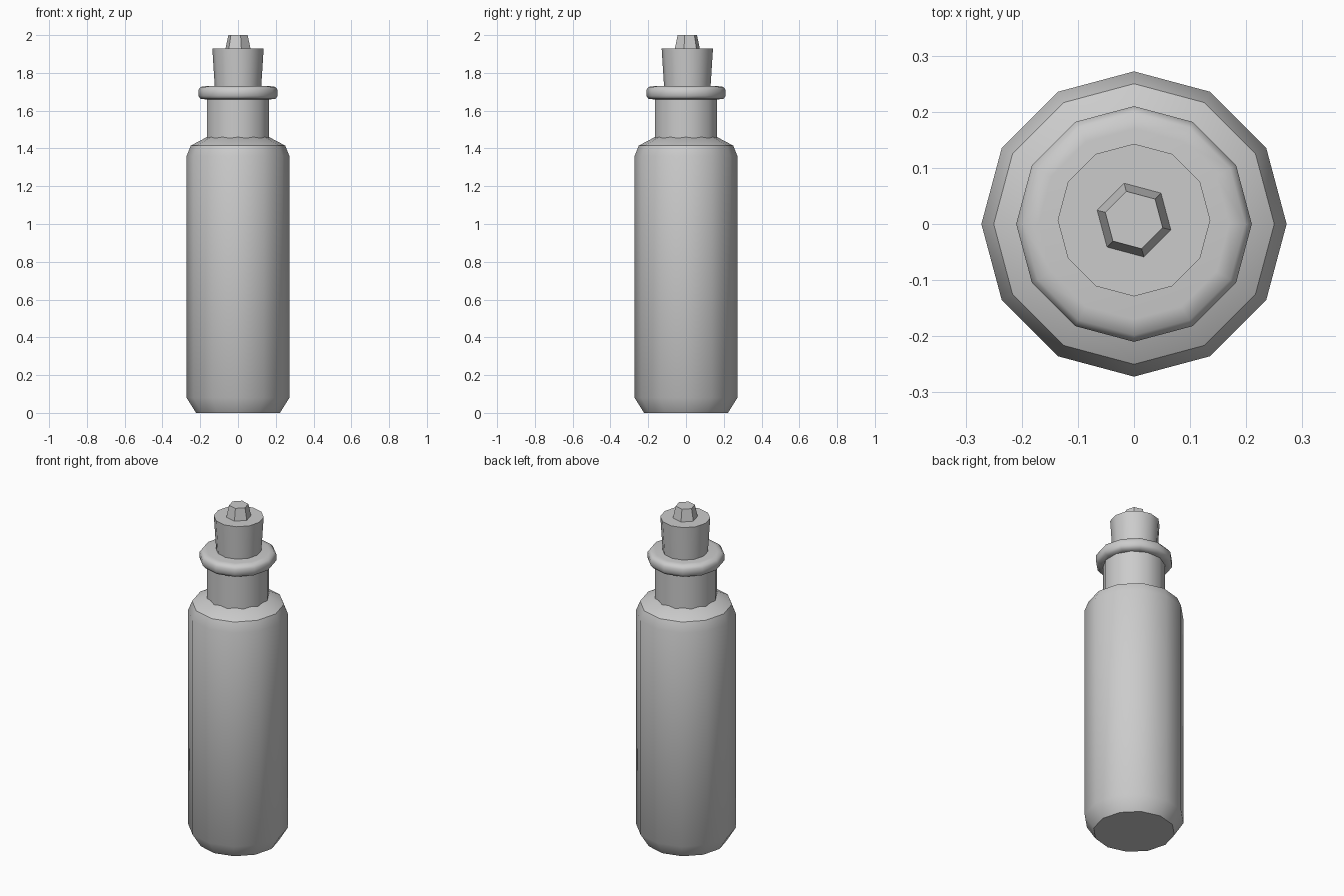
import bpy, math

cube = bpy.data.objects.get("Cube")
if cube:
    bpy.data.objects.remove(cube, do_unlink=True)

grey = bpy.data.materials.new("plain_grey")
grey.use_nodes = True
colour = (0.6, 0.6, 0.6, 1)
grey.diffuse_color = colour
grey.node_tree.nodes["Principled BSDF"].inputs["Base Color"].default_value = colour


def lathe(name, profile, sides=12, turn=0, y=0, smooth=35):
    """Turn a (radius, height) profile about z and cap both ends."""
    verts, faces = [], []
    for r, z in profile:
        for i in range(sides):
            a = math.radians(turn) + math.tau * i / sides
            verts.append((r * math.cos(a), y + r * math.sin(a), z))
    for k in range(len(profile) - 1):
        for i in range(sides):
            j = (i + 1) % sides
            low, high = k * sides, (k + 1) * sides
            faces.append((low + i, low + j, high + j, high + i))
    faces.append(tuple(reversed(range(sides))))
    faces.append(tuple(range(len(verts) - sides, len(verts))))
    mesh = bpy.data.meshes.new(name)
    mesh.from_pydata(verts, [], faces)
    mesh.materials.append(grey)
    obj = bpy.data.objects.new(name, mesh)
    bpy.context.collection.objects.link(obj)
    bpy.ops.object.select_all(action="DESELECT")
    obj.select_set(True)
    bpy.context.view_layer.objects.active = obj
    bpy.ops.object.shade_smooth_by_angle(angle=math.radians(smooth))
    return obj


# Bottle body with chamfered base and rounded shoulder
lathe("bottle_body", [(0.222, 0), (0.272, 0.08), (0.272, 1.36),
                      (0.25, 1.415), (0.165, 1.46)])

# Neck, turned half a side against the body
lathe("bottle_neck", [(0.17, 1.42), (0.17, 1.68)], turn=15)

# Rounded lip around the mouth
lathe("bottle_lip", [(0.17, 1.66), (0.198, 1.662), (0.21, 1.678),
                     (0.21, 1.71), (0.198, 1.726), (0.17, 1.73)], smooth=50)

# Tapered stopper and its six-sided knob
lathe("stopper", [(0.12, 1.68), (0.136, 1.93)], y=0.007)
lathe("stopper_knob", [(0.068, 1.93), (0.053, 2.0)], sides=6, turn=45, y=0.007)
